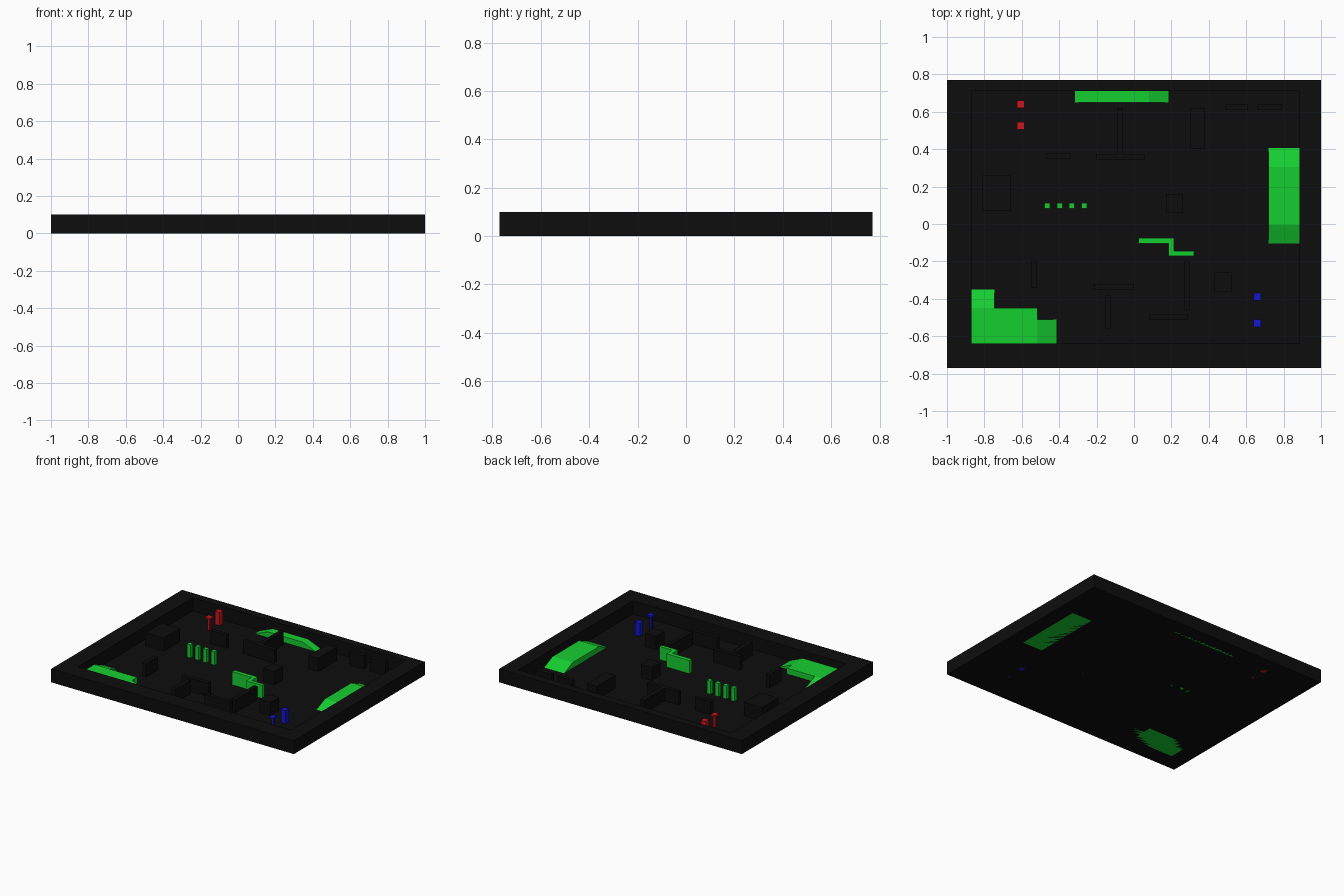
import bpy, bmesh

if "Cube" in bpy.data.objects:
    bpy.data.objects.remove(bpy.data.objects["Cube"])

H = 0.10      # wall height
P = 0.045     # raised platform height


def material(name, rgb):
    m = bpy.data.materials.new(name)
    m.diffuse_color = (*rgb, 1)
    m.use_nodes = True
    m.node_tree.nodes["Principled BSDF"].inputs["Base Color"].default_value = m.diffuse_color
    return m


BLACK = material("black", (0.004, 0.004, 0.004))
GREEN = material("green", (0.008, 0.62, 0.03))
RED = material("red", (0.6, 0.008, 0.012))
BLUE = material("blue", (0.008, 0.008, 0.62))


def finish(bm, name, mat):
    bmesh.ops.recalc_face_normals(bm, faces=bm.faces[:])
    me = bpy.data.meshes.new(name)
    bm.to_mesh(me)
    bm.free()
    me.materials.append(mat)
    ob = bpy.data.objects.new(name, me)
    bpy.context.collection.objects.link(ob)
    return ob


def extrude(name, pts, vec, mat):
    """Closed profile swept along a vector."""
    bm = bmesh.new()
    f = bm.faces.new([bm.verts.new(p) for p in pts])
    new = bmesh.ops.extrude_face_region(bm, geom=[f], use_keep_orig=True)
    bmesh.ops.translate(bm, vec=vec,
                        verts=[v for v in new["geom"] if isinstance(v, bmesh.types.BMVert)])
    return finish(bm, name, mat)


def prism(name, xy, z0, z1, mat):
    return extrude(name, [(x, y, z0) for x, y in xy], (0, 0, z1 - z0), mat)


def box(name, x0, x1, y0, y1, mat, z0=0.0, z1=H):
    return prism(name, [(x0, y0), (x1, y0), (x1, y1), (x0, y1)], z0, z1, mat)


# Floor and thick border walls
box("floor", -1, 1, -0.77, 0.77, BLACK, 0, 0.002)
box("border_front", -1, 1, -0.77, -0.64, BLACK)
box("border_back", -1, 1, 0.71, 0.77, BLACK)
box("border_left", -1, -0.87, -0.64, 0.71, BLACK)
box("border_right", 0.885, 1, -0.64, 0.71, BLACK)

# Dark interior walls
walls = [
    (-0.81, -0.66, 0.07, 0.26), (-0.47, -0.34, 0.35, 0.38),
    (-0.20, 0.06, 0.345, 0.375), (-0.09, -0.06, 0.375, 0.62),
    (0.30, 0.38, 0.40, 0.62), (0.49, 0.61, 0.61, 0.64),
    (0.66, 0.79, 0.61, 0.64), (0.17, 0.26, 0.06, 0.16),
    (-0.155, -0.125, -0.56, -0.38), (-0.22, 0.0, -0.35, -0.32),
    (0.27, 0.30, -0.46, -0.20), (0.08, 0.29, -0.51, -0.48),
    (0.43, 0.52, -0.36, -0.26), (-0.55, -0.52, -0.34, -0.20),
]
for i, w in enumerate(walls):
    box(f"inner_wall_{i + 1}", *w, BLACK)

# Green platform on the right: ramps at both ends
extrude("right_platform",
        [(0.72, -0.11, 0), (0.72, -0.005, P), (0.72, 0.305, P), (0.72, 0.41, 0)],
        (0.165, 0, 0), GREEN)

# Green platform at the back
extrude("back_platform",
        [(-0.32, 0.65, 0), (-0.21, 0.65, P), (0.08, 0.65, P), (0.19, 0.65, 0)],
        (0, 0.06, 0), GREEN)

# Green corner platform with two ramps
box("corner_platform", -0.87, -0.515, -0.64, -0.45, GREEN, 0, P)
extrude("corner_ramp_side",
        [(-0.515, -0.64, 0), (-0.515, -0.64, P), (-0.41, -0.64, 0)],
        (0, 0.13, 0), GREEN)
extrude("corner_ramp_back",
        [(-0.87, -0.45, 0), (-0.87, -0.45, P), (-0.87, -0.345, 0)],
        (0.125, 0, 0), GREEN)

# Row of four green pillars
for i in range(4):
    x = -0.464 + i * 0.066
    box(f"pillar_{i + 1}", x - 0.015, x + 0.015, 0.083, 0.113, GREEN)

# Green zigzag wall in the middle
prism("zigzag_wall",
      [(0.025, -0.105), (0.185, -0.105), (0.185, -0.17), (0.32, -0.17),
       (0.32, -0.145), (0.215, -0.145), (0.215, -0.075), (0.025, -0.075)],
      0, H, GREEN)

# Team markers: one solid block and one capped post each
for team, mat, x, y_block, y_post in (("red", RED, -0.605, 0.64, 0.525),
                                      ("blue", BLUE, 0.66, -0.39, -0.53)):
    r = 0.02
    box(f"{team}_block", x - r, x + r, y_block - r, y_block + r, mat)
    box(f"{team}_post", x - 0.008, x + 0.008, y_post - 0.008, y_post + 0.008, mat, 0, 0.09)
    box(f"{team}_post_cap", x - r, x + r, y_post - r, y_post + r, mat, 0.088, H)
